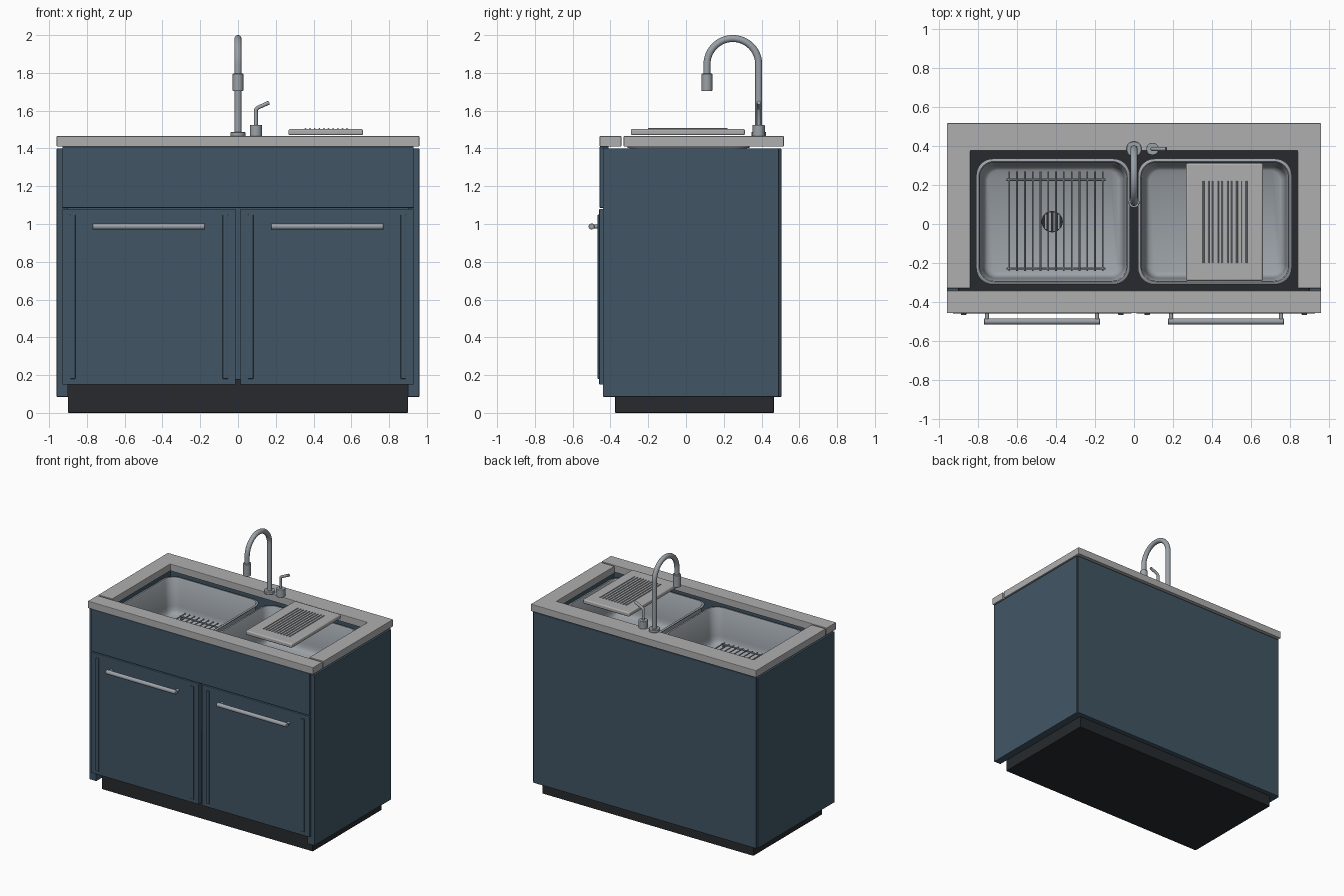
import bpy, bmesh, math
from mathutils import Vector

if "Cube" in bpy.data.objects:
    bpy.data.objects.remove(bpy.data.objects["Cube"])


def material(name, rgb):
    m = bpy.data.materials.new(name)
    m.diffuse_color = (*rgb, 1)
    m.use_nodes = True
    m.node_tree.nodes["Principled BSDF"].inputs["Base Color"].default_value = m.diffuse_color
    return m


BLUE = material("blue_paint", (0.053, 0.092, 0.128))
DARK = material("dark_base", (0.02, 0.023, 0.027))
STEEL = material("steel", (0.33, 0.36, 0.39))
STONE = material("stone", (0.43, 0.43, 0.43))


def finish(name, bm, mat, bevel=0.0, segments=2):
    me = bpy.data.meshes.new(name)
    bm.to_mesh(me)
    bm.free()
    ob = bpy.data.objects.new(name, me)
    bpy.context.collection.objects.link(ob)
    me.materials.append(mat)
    if bevel:
        b = ob.modifiers.new("bevel", 'BEVEL')
        b.width, b.segments, b.limit_method = bevel, segments, 'ANGLE'
    return ob


def smooth(ob, deg=35):
    bpy.ops.object.select_all(action='DESELECT')
    ob.select_set(True)
    bpy.context.view_layer.objects.active = ob
    bpy.ops.object.shade_smooth_by_angle(angle=math.radians(deg))
    return ob


def box(name, x, y, z, mat, bevel=0.004):
    bm = bmesh.new()
    bmesh.ops.create_cube(bm, size=1)
    for v in bm.verts:
        v.co = [(r[0] + r[1]) / 2 + c * (r[1] - r[0]) for c, r in zip(v.co, (x, y, z))]
    return finish(name, bm, mat, bevel)


def rod(name, p, q, r, mat, sides=24, bevel=0.0):
    p, q = Vector(p), Vector(q)
    bm = bmesh.new()
    bmesh.ops.create_cone(bm, cap_ends=True, segments=sides, radius1=r, radius2=r, depth=(q - p).length)
    rot = (q - p).to_track_quat('Z', 'Y')
    for v in bm.verts:
        v.co = rot @ v.co + (p + q) / 2
    return smooth(finish(name, bm, mat, bevel))


def tube(name, pts, r, mat):
    cu = bpy.data.curves.new(name, 'CURVE')
    cu.dimensions = '3D'
    cu.bevel_depth, cu.bevel_resolution, cu.use_fill_caps = r, 6, True
    sp = cu.splines.new('POLY')
    sp.points.add(len(pts) - 1)
    for s, p in zip(sp.points, pts):
        s.co = (*p, 1)
    sp.use_smooth = True
    cu.materials.append(mat)
    ob = bpy.data.objects.new(name, cu)
    bpy.context.collection.objects.link(ob)
    return ob


# Cabinet carcass
box("toe_kick", (-0.9, 0.9), (-0.375, 0.465), (0, 0.18), DARK)
for side, s in (("left", -1), ("right", 1)):
    box(side + "_side_panel", sorted((s * 0.9, s * 0.96)), (-0.44, 0.492), (0.085, 1.4), BLUE)
box("back_panel", (-0.95, 0.95), (0.465, 0.505), (0.085, 1.4), BLUE)
box("front_apron", (-0.93, 0.93), (-0.457, -0.41), (1.085, 1.41), BLUE)

# Doors with vertical trims and bar handles
for side, s in (("left", -1), ("right", 1)):
    box(side + "_door", sorted((s * 0.013, s * 0.93)), (-0.46, -0.425), (0.15, 1.08), BLUE)
    for i, cx in enumerate((0.067, 0.875)):
        box(f"{side}_door_trim_{i}", (s * cx - 0.014, s * cx + 0.014), (-0.468, -0.455),
            (0.18, 1.05), BLUE, 0.003)
    rod(side + "_handle_bar", (s * 0.175, -0.5, 0.987), (s * 0.77, -0.5, 0.987), 0.016, STEEL, bevel=0.003)
    for i, cx in enumerate((0.19, 0.755)):
        rod(f"{side}_handle_post_{i}", (s * cx, -0.5, 0.987), (s * cx, -0.455, 0.987), 0.011, STEEL, 16)

# Countertop: front strip and U-shaped surround
box("counter_front_strip", (-0.96, 0.96), (-0.457, -0.342), (1.41, 1.465), STONE)
outline = [(-0.96, -0.33), (-0.84, -0.33), (-0.84, 0.375), (0.84, 0.375),
           (0.84, -0.33), (0.96, -0.33), (0.96, 0.518), (-0.96, 0.518)]
bm = bmesh.new()
face = bm.faces.new([bm.verts.new((x, y, 1.41)) for x, y in outline])
ext = bmesh.ops.extrude_face_region(bm, geom=[face])
bmesh.ops.translate(bm, vec=(0, 0, 0.055), verts=[g for g in ext["geom"] if isinstance(g, bmesh.types.BMVert)])
bmesh.ops.recalc_face_normals(bm, faces=bm.faces)
finish("counter_surround", bm, STONE, 0.004)


# Basins lofted from rounded rectangles
def rounded_rect(cx, cy, hx, hy, r, n=8):
    pts = []
    for k, (sx, sy) in enumerate(((1, 1), (-1, 1), (-1, -1), (1, -1))):
        for i in range(n + 1):
            a = math.pi / 2 * (k + i / n)
            pts.append((cx + sx * (hx - r) + r * math.cos(a), cy + sy * (hy - r) + r * math.sin(a)))
    return pts


FLOOR = 1.14
SECTIONS = [(0, 1.41), (0.014, 1.41), (0.019, 1.403), (0.033, FLOOR + 0.06), (0.037, FLOOR + 0.032),
            (0.045, FLOOR + 0.012), (0.06, FLOOR)]
for side, s in (("left", -1), ("right", 1)):
    bm = bmesh.new()
    prev = None
    for inset, z in SECTIONS:
        ring = [bm.verts.new((x, y, z)) for x, y in
                rounded_rect(s * 0.415, 0.012, 0.395 - inset, 0.323 - inset, 0.085 - inset * 0.5)]
        if prev:
            for i in range(len(ring)):
                j = (i + 1) % len(ring)
                bm.faces.new((prev[i], prev[j], ring[j], ring[i]))
        prev = ring
    bm.faces.new(prev)
    basin = finish(side + "_basin", bm, STEEL)
    sol = basin.modifiers.new("thickness", 'SOLIDIFY')
    sol.thickness, sol.offset = 0.008, -1
    smooth(basin, 40)
    # Drain with strainer bars
    dx = s * 0.42
    rod(side + "_drain", (dx, 0.012, FLOOR - 0.03), (dx, 0.012, FLOOR + 0.003), 0.055, DARK, 32)
    for i in range(4):
        bx = dx + (i - 1.5) * 0.022
        half = 0.048 if i in (1, 2) else 0.038
        box(f"{side}_strainer_bar_{i}", (bx - 0.004, bx + 0.004), (0.012 - half, 0.012 + half),
            (FLOOR + 0.002, FLOOR + 0.007), STEEL, 0)

# Wire rack in the left basin
RZ = FLOOR + 0.035
for i in range(13):
    x = -0.64 + i * 0.04
    rod(f"rack_wire_{i}", (x, -0.24, RZ), (x, 0.27, RZ), 0.0045, STEEL, 8)
for i, y in enumerate((-0.228, 0.227)):
    rod(f"rack_crossbar_{i}", (-0.655, y, RZ - 0.006), (-0.145, y, RZ - 0.006), 0.006, STEEL, 8)
    for j, x in enumerate((-0.64, -0.16)):
        rod(f"rack_foot_{i}_{j}", (x, y, FLOOR), (x, y, RZ), 0.006, STEEL, 8)

# Ribbed draining board
board = box("draining_board", (0.267, 0.662), (-0.292, 0.312), (1.47, 1.503), STONE, 0.009)
board.modifiers["bevel"].segments = 3
smooth(board)
for i in range(10):
    x = 0.357 + i * 0.0245
    rod(f"board_rib_{i}", (x, -0.2, 1.503), (x, 0.22, 1.503), 0.005, STEEL, 8)

# Gooseneck faucet
FY, R, CZ = 0.385, 0.137, 1.845
rod("faucet_base", (0, FY, 1.465), (0, FY, 1.487), 0.039, STEEL, 32, 0.003)
path = [(0, FY, 1.48)]
for i in range(25):
    a = math.pi * i / 24
    path.append((0, FY - R + R * math.cos(a), CZ + R * math.sin(a)))
path.append((0, FY - 2 * R, 1.75))
tube("faucet_spout", path, 0.0185, STEEL)
rod("spray_head", (0, FY - 2 * R, 1.703), (0, FY - 2 * R, 1.797), 0.028, STEEL, 32, 0.003)

# Lever control
rod("lever_base", (0.095, FY, 1.465), (0.095, FY, 1.525), 0.032, STEEL, 32, 0.003)
tube("lever", [(0.095, FY, 1.52), (0.095, FY, 1.605), (0.103, FY, 1.615), (0.165, FY, 1.643)], 0.0105, STEEL)
